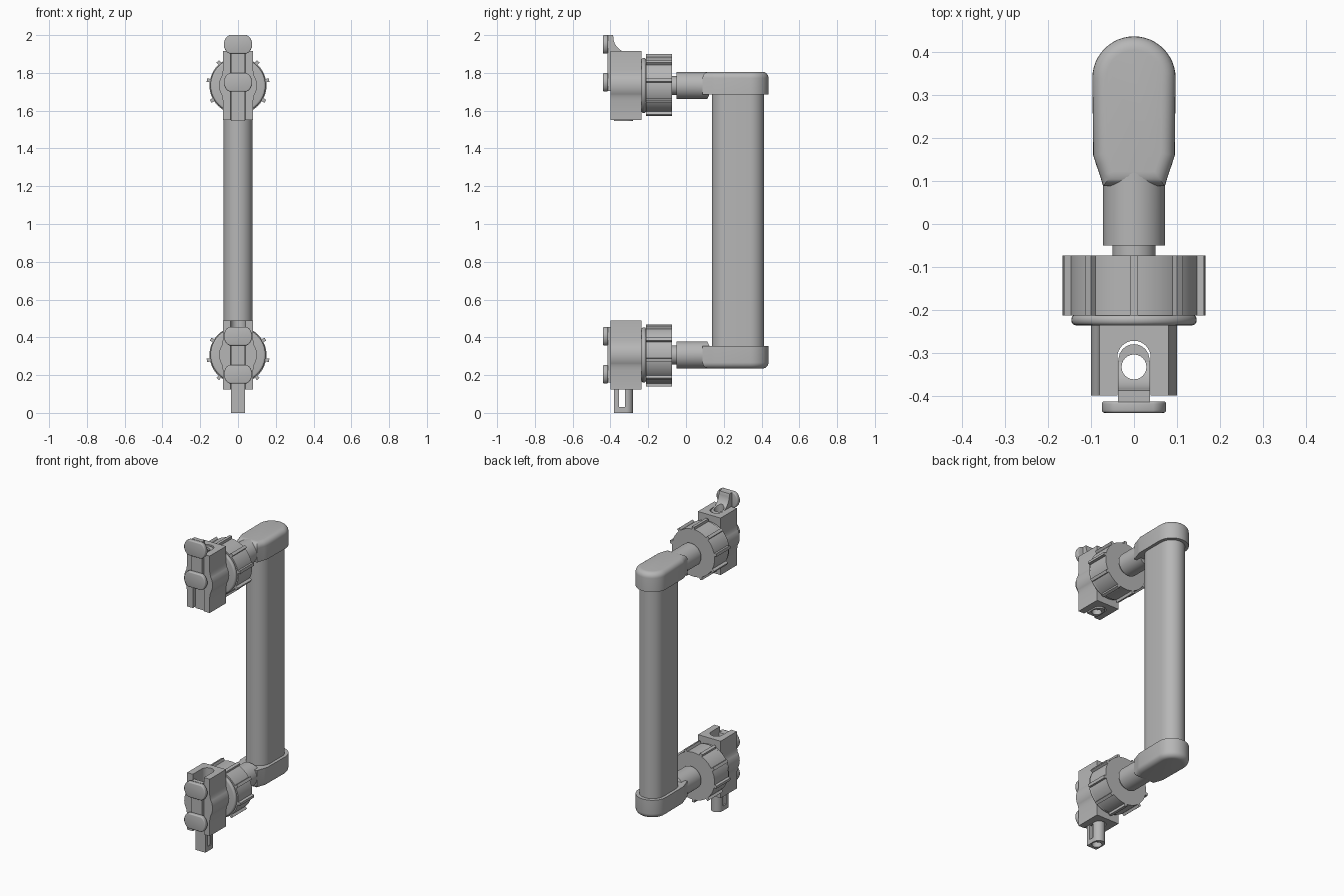
import bpy, bmesh
from math import sin, cos, pi, radians
from mathutils import Vector, Matrix

cube = bpy.data.objects.get("Cube")
if cube:
    bpy.data.objects.remove(cube)

GREY = (0.47, 0.47, 0.47, 1)
grey = bpy.data.materials.new("plain_grey")
grey.use_nodes = True
grey.diffuse_color = GREY
grey.node_tree.nodes["Principled BSDF"].inputs["Base Color"].default_value = GREY

MID = 1.02      # mirror height between the two ends
ARM = 0.713     # distance of each arm from it


def arc(cx, cy, r, a0, a1, n=16):
    steps = [radians(a0 + (a1 - a0) * i / n) for i in range(n + 1)]
    return [(cx + r * cos(a), cy + r * sin(a)) for a in steps]


def mirrored(points):
    """Close a right-hand outline with its reflection in x."""
    return points + [(-x, y) for x, y in reversed(points) if abs(x) > 1e-5]


def prism(name, outline, axis, lo, hi, bevel=0, bevel_ends=(), segments=4):
    """Extrude an outline along an axis and round the chosen end rims."""
    place = {"x": lambda u, v, w: (w, u, v),
             "y": lambda u, v, w: (u, w, v),
             "z": lambda u, v, w: (u, v, w)}[axis]
    bm = bmesh.new()
    ends = [[bm.verts.new(place(u, v, w)) for u, v in outline] for w in (lo, hi)]
    caps = [bm.faces.new(ring) for ring in ends]
    n = len(outline)
    for i in range(n):
        j = (i + 1) % n
        bm.faces.new((ends[0][i], ends[0][j], ends[1][j], ends[1][i]))
    bmesh.ops.recalc_face_normals(bm, faces=bm.faces)
    if bevel:
        rims = [e for k in bevel_ends for e in caps[k].edges]
        bmesh.ops.bevel(bm, geom=rims, offset=bevel, segments=segments,
                        profile=0.5, affect="EDGES", clamp_overlap=True)
    mesh = bpy.data.meshes.new(name)
    bm.to_mesh(mesh)
    bm.free()
    mesh.materials.append(grey)
    obj = bpy.data.objects.new(name, mesh)
    bpy.context.collection.objects.link(obj)
    return obj


def activate(obj):
    bpy.ops.object.select_all(action="DESELECT")
    obj.select_set(True)
    bpy.context.view_layer.objects.active = obj


def cut(obj, cutter):
    cutter.hide_render = True
    mod = obj.modifiers.new("cut", "BOOLEAN")
    mod.operation = "DIFFERENCE"
    mod.solver = "EXACT"
    mod.object = cutter
    activate(obj)
    bpy.ops.object.modifier_apply(modifier=mod.name)
    bpy.data.objects.remove(cutter)


def smooth(obj):
    activate(obj)
    bpy.ops.object.shade_smooth_by_angle(angle=radians(32))


def disc(name, r, zc, y0, y1, bevel=0, ends=(0, 1)):
    return prism(name, arc(0, zc, r, 0, 352.5, 47), "y", y0, y1, bevel, ends)


def rect(x0, x1, y0, y1):
    return [(x0, y0), (x1, y0), (x1, y1), (x0, y1)]


# Grip bar with rounded front and back
r = 0.077
smooth(prism("grip_bar", arc(0, 0.337, r, 0, 180) + arc(0, 0.214, r, 180, 360),
             "z", MID - 0.69, MID + 0.69))

for end, s in (("lower", -1), ("upper", 1)):
    zc = MID + s * ARM

    # End cap, flaring from the neck and rounded on its outer rim
    side = [(0.072, 0.088), (0.079, 0.112), (0.088, 0.138), (0.095, 0.16)]
    outline = mirrored(side + arc(0, 0.34, 0.097, 0, 90, 12))
    smooth(prism(end + "_end_cap", outline, "z", MID + s * 0.665, MID + s * 0.785,
                 0.04, (1,), 6))

    # Neck with a slanted inner end, then the thin spindle
    neck = disc(end + "_neck", 0.072, zc, -0.05, 0.16)
    for v in neck.data.vertices:
        if v.co.y > 0.1:
            v.co.y = 0.145 + s * (v.co.z - zc) * 0.45
    smooth(neck)
    smooth(disc(end + "_spindle", 0.05, zc, -0.1, -0.03))

    # Tightening knob with grip ribs, and its rounded flange
    smooth(disc(end + "_knob", 0.151, zc, -0.213, -0.073))
    for k in range(9):
        rib = prism(end + "_knob_rib", rect(0.14, 0.167, -0.009, 0.009),
                    "y", -0.213, -0.073)
        turn = Matrix.Rotation(-s * radians(10 + 40 * k), 4, "Y")
        rib.data.transform(Matrix.Translation(Vector((0, 0, zc))) @ turn)
    smooth(disc(end + "_flange", 0.146, zc, -0.236, -0.211, 0.011))

    # Clamp block with bulging sides and an open vertical channel
    half = [(0.08, -0.182), (0.08, -0.08), (0.083, -0.068)]
    half += arc(0, 0, 0.1, -32, 32, 12) + [(x, -z) for x, z in reversed(half)]
    block = prism(end + "_clamp_block", [(x, z + zc) for x, z in mirrored(half)],
                  "y", -0.4, -0.235)
    channel = [(0.039, -0.5)] + arc(0, -0.311, 0.039, 0, 180) + [(-0.039, -0.5)]
    cut(block, prism("channel_cutter", channel, "z", zc - 0.4, zc + 0.4))
    smooth(block)

    # Sliding jaw: round-backed body with a bore and a side window
    base = 0 if s < 0 else 1.545
    body = [(0.036, -0.38)] + arc(0, -0.316, 0.036, 0, 180) + [(-0.036, -0.38)]
    slide = prism(end + "_slide", body, "z", base, base + 0.365)
    hook = [(-0.415, 0.16), (-0.415, 0.455), (-0.388, 0.455)]
    hook += arc(-0.3, 0.447, 0.085, 180, 258, 10) + [(-0.318, 0.35), (-0.36, 0.16)]
    stem = prism(end + "_slide_hook", [(y, z + base) for y, z in hook],
                 "x", -0.037, 0.037)
    for part in (slide, stem):
        cut(part, prism("bore_cutter", arc(0, -0.333, 0.029, 0, 345, 23),
                        "z", base - 0.1, base + 0.6))
    cut(slide, prism("window_cutter", rect(-0.354, -0.322, base + 0.03, base + 0.125),
                     "x", -0.1, 0.1))
    smooth(slide)
    smooth(stem)

    # Two round-ended pads on the front of the jaw
    for h in (0.205, 0.406):
        pad = [(0.045, -0.049), (0.058, -0.042), (0.068, -0.028), (0.075, -0.01)]
        pad += [(x, -z) for x, z in reversed(pad)]
        smooth(prism(end + "_jaw_pad", [(x, z + base + h) for x, z in mirrored(pad)],
                     "y", -0.44, -0.413, 0.006, (0, 1), 3))
